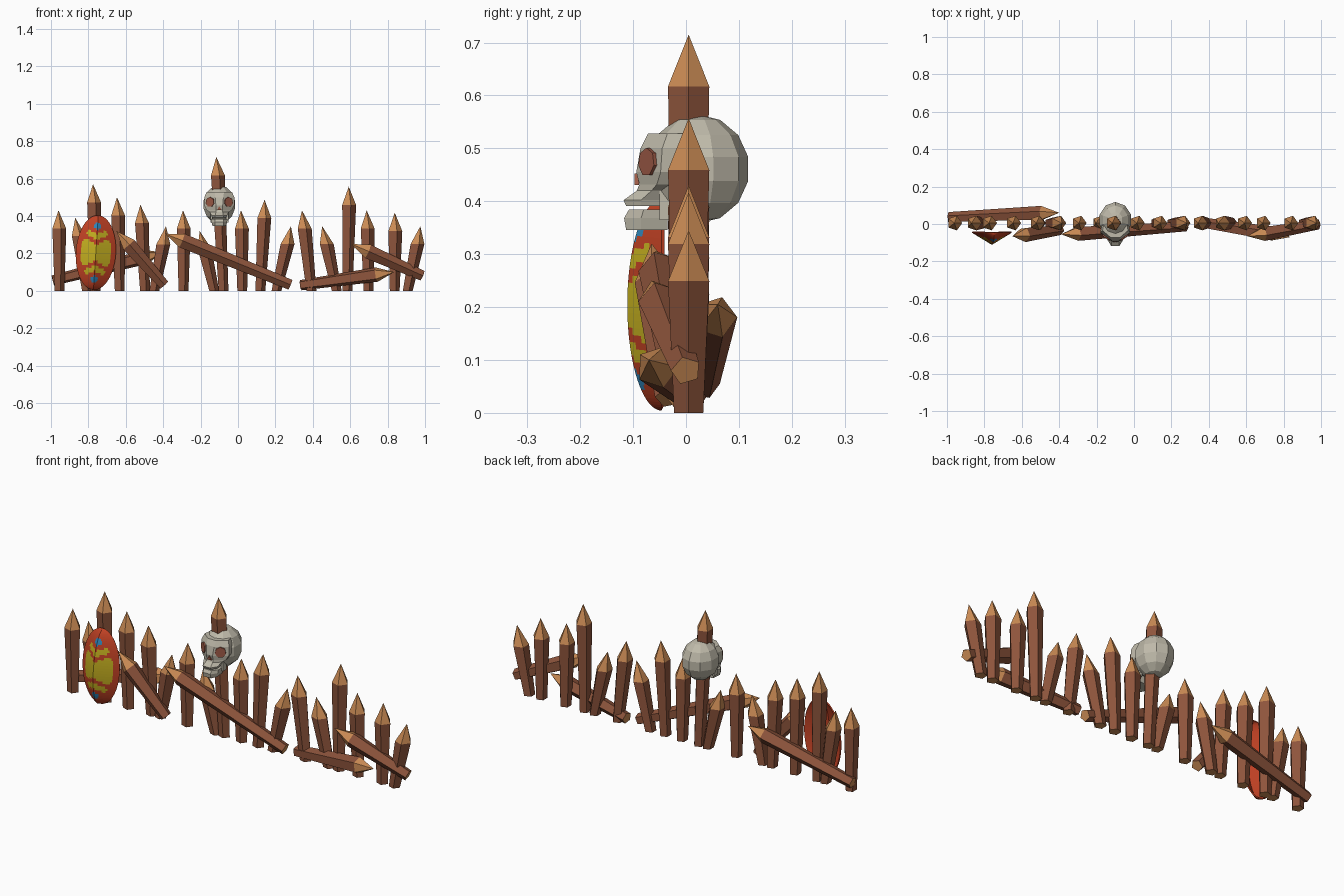
import bpy, bmesh, math
from mathutils import Vector, Matrix

if "Cube" in bpy.data.objects:
    bpy.data.objects.remove(bpy.data.objects["Cube"])


def mat(name, r, g, b):
    m = bpy.data.materials.new(name)
    m.diffuse_color = (r, g, b, 1)
    m.use_nodes = True
    m.node_tree.nodes["Principled BSDF"].inputs["Base Color"].default_value = m.diffuse_color
    return m


WOOD = mat("brown_wood", 0.27, 0.09, 0.045)
CUT = mat("cut_wood", 0.60, 0.26, 0.09)
BONE = mat("bone", 0.52, 0.49, 0.40)
SOCKET = mat("dark_socket", 0.33, 0.10, 0.06)
RED = mat("red_paint", 0.55, 0.055, 0.018)
YELLOW = mat("yellow_paint", 0.58, 0.45, 0.015)
BLUE = mat("blue_paint", 0.03, 0.25, 0.52)


def finish(bm, name, mats):
    me = bpy.data.meshes.new(name)
    bm.to_mesh(me)
    bm.free()
    for m in mats:
        me.materials.append(m)
    ob = bpy.data.objects.new(name, me)
    bpy.context.collection.objects.link(ob)
    return ob


def loft(bm, rings):
    """Join rings of points with quads and cap both ends."""
    vs = [[bm.verts.new(p) for p in r] for r in rings]
    n = len(vs[0])
    for a, b in zip(vs, vs[1:]):
        for i in range(n):
            bm.faces.new((a[i], a[(i + 1) % n], b[(i + 1) % n], b[i]))
    caps = [bm.faces.new(vs[0][::-1]), bm.faces.new(vs[-1])]
    return vs, caps


def stake(name, base, tip, upright):
    """Five-sided pole, wider at the shoulder, with a pale point and pale cut end."""
    base, tip = Vector(base), Vector(tip)
    axis = tip - base
    length = axis.length
    rot = Matrix() if upright else axis.to_track_quat('Z', 'Y').to_matrix().to_4x4()
    shoulder = base + axis * (1 - 0.098 / length)

    def ring(c, r):
        return [c + rot @ Vector((r * math.cos(k * math.tau / 5), r * math.sin(k * math.tau / 5), 0))
                for k in range(5)]

    bm = bmesh.new()
    vs, caps = loft(bm, [ring(base, 0.029), ring(shoulder, 0.041)])
    caps[0].material_index = 1
    point = bmesh.ops.poke(bm, faces=[caps[1]])
    point["verts"][0].co = tip
    for f in point["faces"]:
        f.material_index = 1
    bmesh.ops.recalc_face_normals(bm, faces=bm.faces)
    finish(bm, name, [WOOD, CUT])


# Upright stakes: base x, tip x, tip z
uprights = [(-.957, -.96, .43), (-.81, -.87, .39), (-.765, -.775, .57), (-.635, -.647, .50),
            (-.50, -.522, .46), (-.45, -.385, .345), (-.294, -.294, .43), (-.13, -.205, .32),
            (-.08, -.116, .715), (.02, .016, .43), (.117, .142, .487), (.203, .283, .345),
            (.39, .342, .43), (.525, .45, .345), (.583, .592, .557), (.695, .688, .43),
            (.835, .838, .417), (.905, .975, .345)]
for i, (bx, tx, tz) in enumerate(uprights):
    stake(f"upright_stake_{i + 1}", (bx, .005, 0), (tx, .005, tz), True)

# Fallen and leaning stakes: base, tip
fallen = [((-.99, .035, .055), (-.40, .06, .205)),
          ((-.395, -.03, .03), (-.65, -.065, .32)),
          ((.28, -.01, .032), (-.39, -.055, .305)),
          ((.335, .01, .03), (.835, -.07, .10)),
          ((.985, .0, .08), (.605, -.065, .25))]
for i, (b, t) in enumerate(fallen):
    stake(f"fallen_stake_{i + 1}", b, t, False)

# Shield: ridged oval, pattern chosen per face from its position
COLS, ROWS, W, H = 32, 44, .107, .20
bm = bmesh.new()
grid = []
for j in range(ROWS + 1):
    th = (j / ROWS - .5) * math.pi
    c = max(math.cos(th), .02)
    grid.append([bm.verts.new((u * W * c, -.065 * (1 - abs(u)) * c, H * math.sin(th)))
                 for u in [2 * i / COLS - 1 for i in range(COLS + 1)]])
for j in range(ROWS):
    for i in range(COLS):
        f = bm.faces.new((grid[j][i], grid[j][i + 1], grid[j + 1][i + 1], grid[j + 1][i]))
        p = f.calc_center_median()
        x, z = abs(p.x), abs(p.z)
        d = z - .45 * x
        inside = (x / .08) ** 2 + (z / .15) ** 2 < 1
        if math.hypot(x, z - .143) < .019:
            f.material_index = 1
        elif inside and (d < .045 or .068 < d < .1):
            f.material_index = 0
        else:
            f.material_index = 2
shield = finish(bm, "shield", [YELLOW, BLUE, RED])
shield.location = (-.76, -.046, .204)
shield.rotation_euler = (0, .065, 0)
sol = shield.modifiers.new("thickness", 'SOLIDIFY')
sol.thickness = .006
sol.offset = -1
sol.material_offset = 2
sol.material_offset_rim = 2

SX = -.10  # skull centre

# Skull cranium
bm = bmesh.new()
bmesh.ops.create_uvsphere(bm, u_segments=10, v_segments=7, radius=1)
bmesh.ops.transform(bm, verts=bm.verts,
                    matrix=Matrix.Translation((SX, .022, .461)) @ Matrix.Diagonal((.09, .098, .103, 1)))
finish(bm, "skull_cranium", [BONE])


def bone_block(name, sections):
    """Sections: z, front y, side y, back y, front half width, side half width."""
    bm = bmesh.new()
    loft(bm, [[(SX + s * w, y, z) for s, w, y in
               ((-1, wf, yf), (1, wf, yf), (1, ws, ys), (1, ws * .9, yb), (-1, ws * .9, yb), (-1, ws, ys))]
              for z, yf, ys, yb, wf, ws in sections])
    bmesh.ops.recalc_face_normals(bm, faces=bm.faces)
    finish(bm, name, [BONE])


# Face with brow, cheeks and upper jaw
bone_block("skull_face", [
    (.391, -.113, -.085, -.04, .022, .038),
    (.402, -.118, -.085, -.04, .022, .042),
    (.420, -.093, -.065, -.01, .018, .050),
    (.432, -.088, -.055, .0, .018, .068),
    (.455, -.094, -.048, .0, .018, .080),
    (.500, -.086, -.045, .0, .022, .080),
    (.528, -.072, -.035, .0, .025, .068)])
# Lower jaw
bone_block("skull_jaw", [
    (.346, -.113, -.085, -.035, .022, .036),
    (.368, -.117, -.085, -.035, .022, .042),
    (.384, -.108, -.080, -.035, .022, .044)])
# Jaw hinges on both sides
for s, side in ((-1, "left"), (1, "right")):
    bm = bmesh.new()
    bmesh.ops.create_cube(bm, size=1, matrix=Matrix.Translation((SX + s * .042, -.035, .395))
                          @ Matrix.Diagonal((.012, .03, .06, 1)))
    finish(bm, f"jaw_hinge_{side}", [BONE])

# Eye sockets and nose as thin plates
for name, loc, nrm, r, n in (("eye_socket_left", (-.049, -.072, .474), (-.56, -.83, .02), .027, 7),
                             ("eye_socket_right", (.049, -.072, .474), (.56, -.83, .02), .027, 7),
                             ("nose_hole", (0, -.093, .438), (0, -1, 0), .014, 3)):
    bm = bmesh.new()
    q = Vector(nrm).to_track_quat('Z', 'Y').to_matrix().to_4x4()
    bmesh.ops.create_cone(bm, cap_ends=True, segments=n, radius1=r, radius2=r, depth=.008,
                          matrix=Matrix.Translation((SX + loc[0], loc[1], loc[2])) @ q)
    finish(bm, name, [SOCKET])
